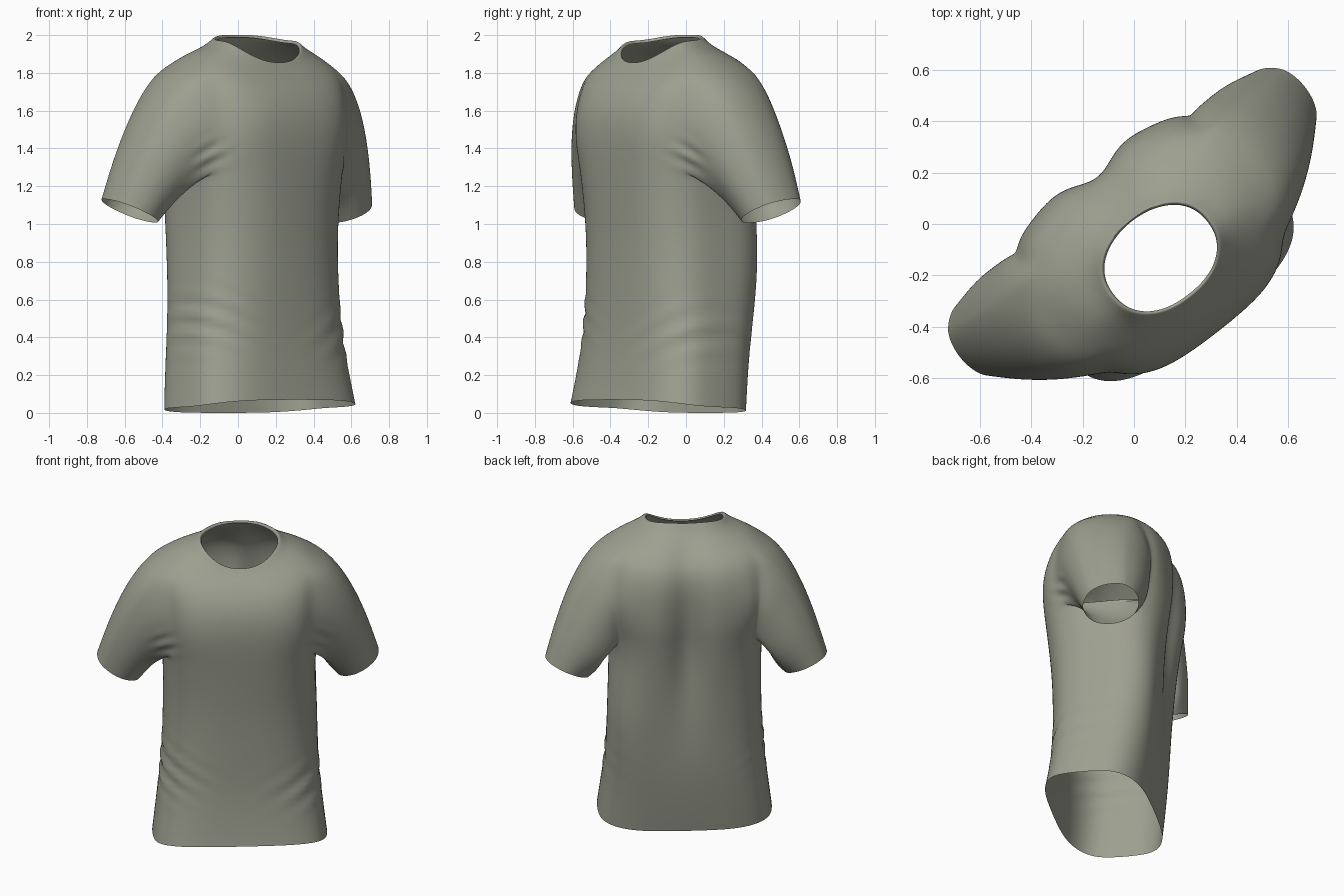
import bpy, bmesh, math
from mathutils import Vector, Matrix

cube = bpy.data.objects.get("Cube")
if cube:
    bpy.data.objects.remove(cube, do_unlink=True)

SIDES, REACH = 32, 3          # columns round the body, half-width of an armhole

# Torso rings: z side, z front, z back, half width, front depth, back depth, squareness
RINGS = [
    (0.03, 0.07, 0.00, .53, .505, -.13, 3.2),
    (0.15, 0.17, 0.13, .515, .49, -.15, 3.1),
    (0.40, 0.40, 0.40, .485, .47, -.185, 2.8),
    (0.65, 0.65, 0.65, .465, .475, -.20, 2.6),
    (0.95, 0.95, 0.95, .455, .485, -.225, 2.5),
    (1.28, 1.28, 1.28, .465, .52, -.27, 2.7),
    (1.39, 1.39, 1.39, .47, .53, -.285, 3.0),
    (1.52, 1.51, 1.52, .475, .535, -.29, 3.1),
    (1.67, 1.62, 1.66, .485, .52, -.285, 2.9),
    (1.83, 1.72, 1.79, .49, .475, -.25, 2.6),
    (1.905, 1.79, 1.88, .38, .415, -.16, 2.3),
    (1.945, 1.83, 1.96, .275, .375, -.05, 2.3),
    (1.98, 1.86, 2.02, .24, .357, -.02, 2.25),
    (1.955, 1.845, 1.99, .232, .347, -.01, 2.25),
]
ARM_LOW, ARM_HIGH = 5, 9      # rings at the bottom and top of the armholes


def power(value, n):
    return math.copysign(abs(value) ** (2 / n), value)


def ring_point(ring, col):
    zs, zf, zb, half, front, back, n = ring
    ang = 2 * math.pi * col / SIDES
    s = power(math.sin(ang), n)
    z = zs + ((zf if s > 0 else zb) - zs) * s * s
    return Vector((half * power(math.cos(ang), n),
                   -((front + back) / 2 + (front - back) / 2 * s), z))


bm = bmesh.new()
grid = [[bm.verts.new(ring_point(r, c)) for c in range(SIDES)] for r in RINGS]


def in_armhole(row, col):
    near = [(col + REACH) % SIDES, (col + REACH - SIDES // 2) % SIDES]
    return ARM_LOW <= row < ARM_HIGH and min(near) < 2 * REACH


# Torso with open armholes
for r in range(len(RINGS) - 1):
    for c in range(SIDES):
        if not in_armhole(r, c):
            d = (c + 1) % SIDES
            bm.faces.new((grid[r][c], grid[r][d], grid[r + 1][d], grid[r + 1][c]))


# Sleeves: each armhole vertex follows a curve to the cuff
def sleeve(side):
    mid = 0 if side > 0 else SIDES // 2
    cols = [(mid + k) % SIDES for k in range(-REACH, REACH + 1)]
    rows = range(ARM_LOW, ARM_HIGH + 1)
    loop = [grid[ARM_LOW][c] for c in cols]
    loop += [grid[r][cols[-1]] for r in rows[1:]]
    loop += [grid[ARM_HIGH][c] for c in reversed(cols[:-1])]
    loop += [grid[r][cols[0]] for r in reversed(rows[1:-1])]
    starts = [v.co.copy() for v in loop]
    previous = loop
    for t in (.17, .34, .5, .67, .84, 1):
        current = []
        for p in starts:
            ang = math.atan2((p.z - 1.54) / .27, (p.y + .12) / .26)
            up, across = math.sin(ang), math.cos(ang)
            bend = Vector((side * (.59 + .10 * up), -.04 - .07 * up + .28 * across,
                           1.42 + .32 * up))
            cuff = Vector((side * (.72 + .135 * up), .01 + .175 * across,
                           1.07 + .06 * up + .02 * across))
            current.append(bm.verts.new(p * (1 - t) ** 2 + bend * 2 * t * (1 - t) + cuff * t * t))
        for i in range(len(loop)):
            j = (i + 1) % len(loop)
            bm.faces.new((previous[i], previous[j], current[j], current[i]))
        previous = current


for side in (1, -1):
    sleeve(side)
bmesh.ops.recalc_face_normals(bm, faces=bm.faces)
if sum(f.normal.dot(Vector((f.calc_center_median().x, f.calc_center_median().y, 0)))
       for f in bm.faces) < 0:
    bmesh.ops.reverse_faces(bm, faces=bm.faces)

cage = bpy.data.meshes.new("shirt_cage")
bm.to_mesh(cage)
bm.free()
shirt = bpy.data.objects.new("shirt", cage)
bpy.context.collection.objects.link(shirt)
smooth = shirt.modifiers.new("smooth_cloth", 'SUBSURF')
smooth.levels = smooth.render_levels = 3
bpy.context.view_layer.update()
mesh = bpy.data.meshes.new_from_object(shirt.evaluated_get(bpy.context.evaluated_depsgraph_get()))
shirt.modifiers.clear()
shirt.data = mesh
bpy.data.meshes.remove(cage)

# Cloth folds: centre, spread, direction across the fold, ripples per unit, depth
# (no ripples gives a plain bulge or hollow)
FOLDS = [
    ((-.42, -.25, .50), (.20, .25, .14), (.5, 0, 1), 9, .009),
    ((.40, -.30, .42), (.22, .25, .12), (-.6, 0, 1), 7, .007),
    ((0, .22, 1.35), (.11, .2, .50), (1, 0, 0), 0, -.075),
    ((.37, .12, .78), (.16, .2, .42), (1, 0, 0), 0, .06),
    ((-.37, .12, .90), (.16, .2, .35), (1, 0, 0), 0, .015),
]
for s in (1, -1):
    FOLDS += [((s * .46, -.30, 1.36), (.07, .2, .08), (s * .7, 0, 1), 10, .006),
              ((s * .43, .18, 1.55), (.12, .12, .20), (1, 0, 0), 0, .03)]

offsets = []
for v in mesh.vertices:
    depth = 0
    for centre, spread, across, rate, amount in FOLDS:
        d = v.co - Vector(centre)
        fade = math.exp(-sum((d[i] / spread[i]) ** 2 for i in range(3)))
        depth += amount * fade * math.cos(2 * math.pi * rate * d.dot(Vector(across)))
    offsets.append(v.normal * depth)
for v, offset in zip(mesh.vertices, offsets):
    v.co += offset

# Turn the shirt to its standing direction
mesh.transform(Matrix.Rotation(math.radians(38), 4, 'Z'))

cloth = bpy.data.materials.new("sage_grey_cloth")
cloth.use_nodes = True
colour = (.34, .35, .28, 1)
cloth.diffuse_color = colour
cloth.node_tree.nodes["Principled BSDF"].inputs["Base Color"].default_value = colour
mesh.materials.append(cloth)
mesh.shade_smooth()
